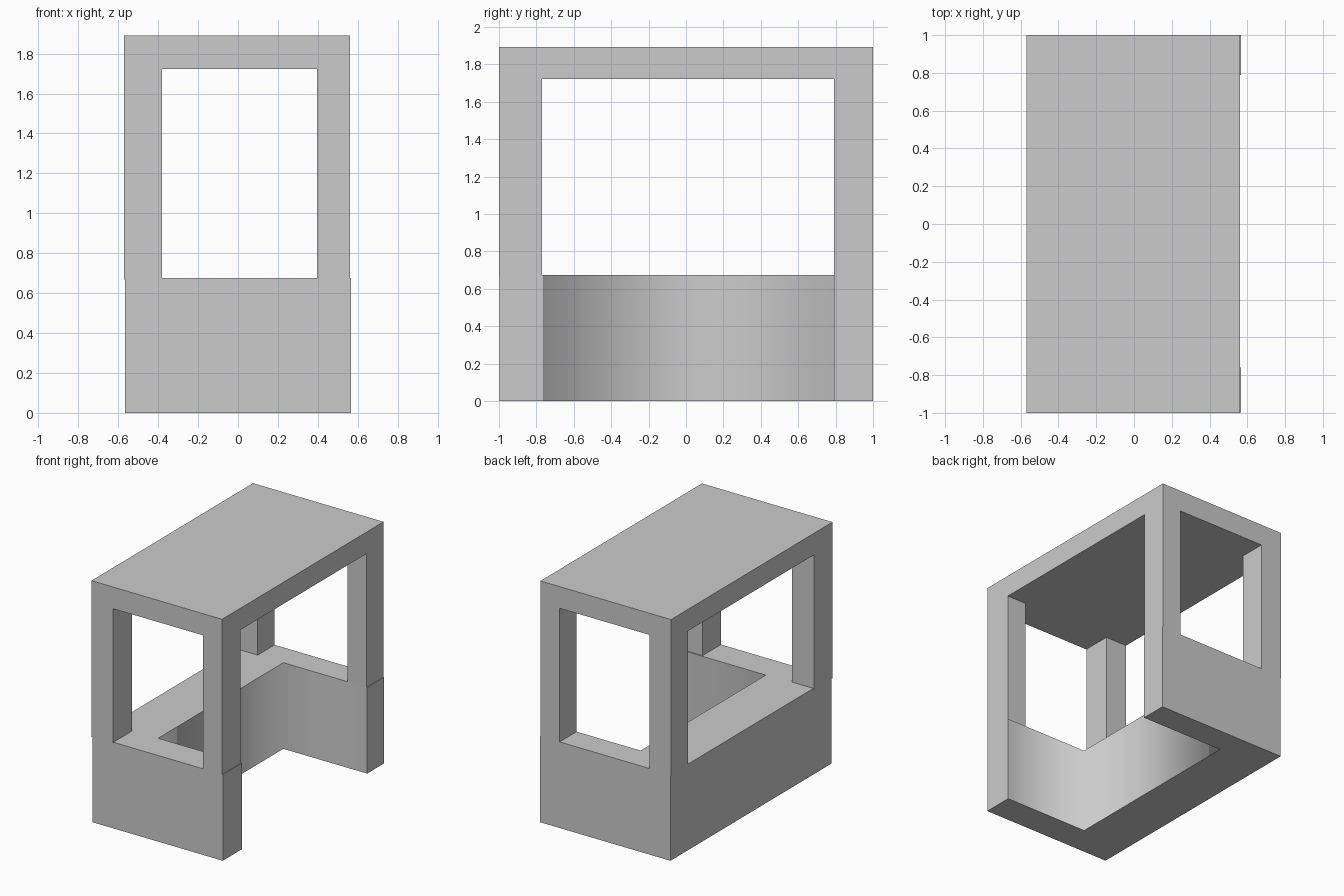
import bpy, bmesh

if "Cube" in bpy.data.objects:
    bpy.data.objects.remove(bpy.data.objects["Cube"])


def prism(name, outline, z0, z1):
    """Extrude a counter-clockwise xy outline from z0 to z1."""
    bm = bmesh.new()
    base = bm.faces.new([bm.verts.new((x, y, z0)) for x, y in outline])
    top = bmesh.ops.extrude_face_region(bm, geom=[base], use_keep_orig=True)
    verts = [v for v in top["geom"] if isinstance(v, bmesh.types.BMVert)]
    bmesh.ops.translate(bm, verts=verts, vec=(0, 0, z1 - z0))
    bmesh.ops.recalc_face_normals(bm, faces=bm.faces)
    mesh = bpy.data.meshes.new(name)
    bm.to_mesh(mesh)
    bm.free()
    obj = bpy.data.objects.new(name, mesh)
    bpy.context.collection.objects.link(obj)
    return obj


def box(name, x0, x1, y0, y1, z0, z1):
    return prism(name, [(x0, y0), (x1, y0), (x1, y1), (x0, y1)], z0, z1)


def cut(obj, cutter):
    mod = obj.modifiers.new("opening", "BOOLEAN")
    mod.operation = "DIFFERENCE"
    mod.solver = "EXACT"
    mod.object = cutter
    bpy.context.view_layer.objects.active = obj
    bpy.ops.object.modifier_apply(modifier=mod.name)
    bpy.data.objects.remove(cutter)


# U-shaped lower wall, open on the right side
X0, X1, IN = -0.565, 0.567, -0.16
Y0, Y1 = -0.76, 0.79
wall = prism("lower_wall", [(X0, -0.998), (X1, -0.998), (X1, Y0), (IN, Y0),
                            (IN, Y1), (X1, Y1), (X1, 1), (X0, 1)], 0, 0.675)

# inner recess faces are shaded smoothly into each other
for f in wall.data.polygons:
    c = f.center
    f.use_smooth = (abs(f.normal.z) < 0.1 and IN - 0.01 < c.x < X1 - 0.01
                    and Y0 - 0.01 < c.y < Y1 + 0.01)

# Roof with four corner posts: a block with two crossing window tunnels
frame = box("roof_and_posts", -0.57, 0.562, -1, 1, 0.668, 1.892)
cut(frame, box("front_back_opening", -0.382, 0.395, -1.5, 1.5, 0.5, 1.722))
cut(frame, box("side_opening", -1.5, 1.5, -0.77, 0.79, 0.5, 1.722))
